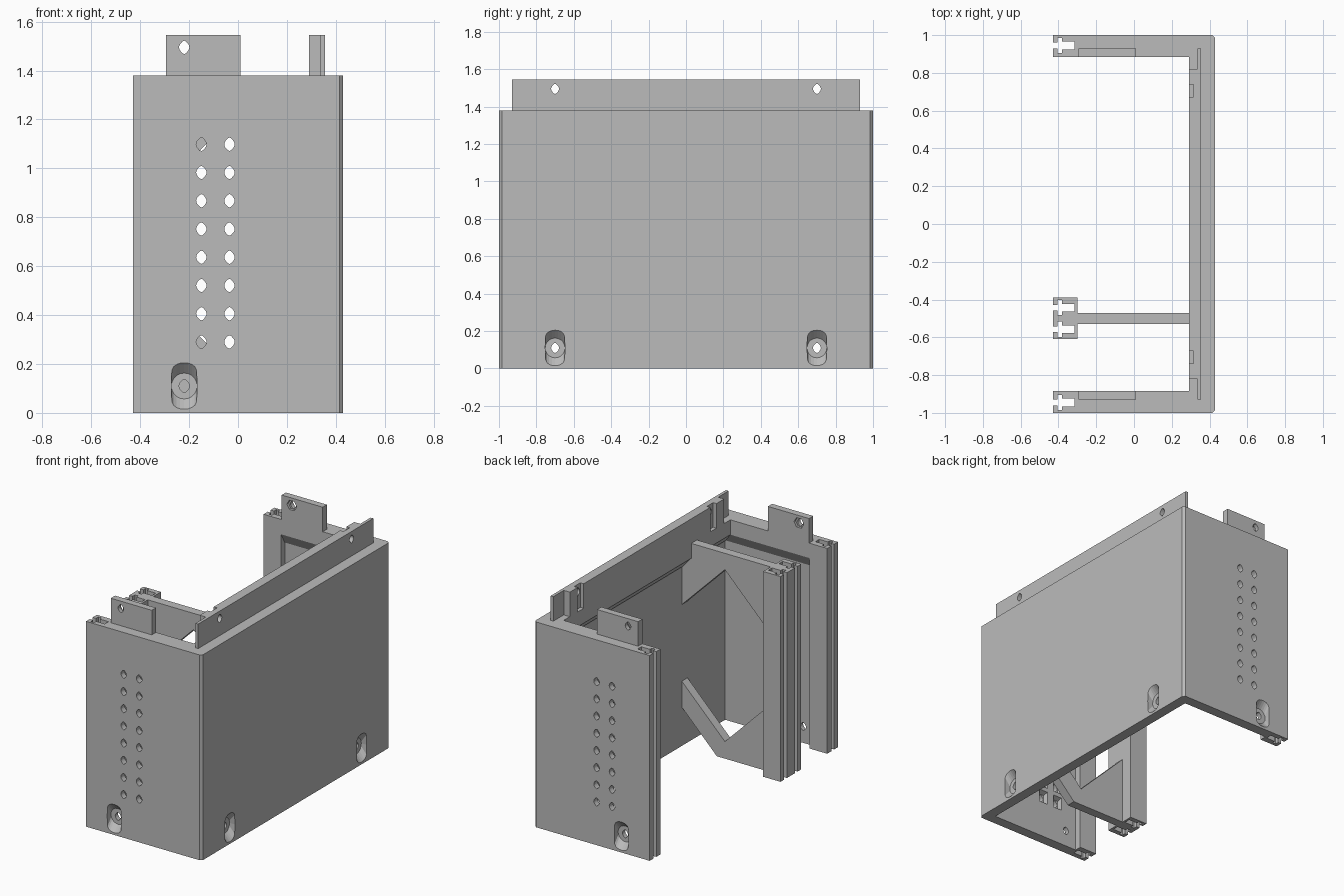
import bpy, bmesh, math

if "Cube" in bpy.data.objects:
    bpy.data.objects.remove(bpy.data.objects["Cube"], do_unlink=True)

grey = bpy.data.materials.new("plain_grey")
grey.use_nodes = True
colour = (0.5, 0.5, 0.5, 1)
grey.diffuse_color = colour
grey.node_tree.nodes["Principled BSDF"].inputs["Base Color"].default_value = colour

H = 1.38          # wall height
TOP = 1.545       # top of the tabs


def build(name, lofts):
    """Object made of closed lofts, each a pair of matching 3D loops."""
    bm = bmesh.new()
    for a, b in lofts:
        va = [bm.verts.new(p) for p in a]
        vb = [bm.verts.new(p) for p in b]
        n = len(va)
        bm.faces.new(va[::-1])
        bm.faces.new(vb)
        for i in range(n):
            j = (i + 1) % n
            bm.faces.new((va[i], va[j], vb[j], vb[i]))
    bmesh.ops.recalc_face_normals(bm, faces=bm.faces)
    mesh = bpy.data.meshes.new(name)
    bm.to_mesh(mesh)
    bm.free()
    mesh.materials.append(grey)
    obj = bpy.data.objects.new(name, mesh)
    bpy.context.scene.collection.objects.link(obj)
    return obj


def upright(outline, z0, z1):
    return [(x, y, z0) for x, y in outline], [(x, y, z1) for x, y in outline]


def box(x0, x1, y0, y1, z0, z1):
    return upright([(x0, y0), (x1, y0), (x1, y1), (x0, y1)], z0, z1)


def cut(obj, lofts):
    cutter = build("cutter", lofts)
    cutter.hide_render = True
    mod = obj.modifiers.new("cut", 'BOOLEAN')
    mod.operation = 'DIFFERENCE'
    mod.solver = 'EXACT'
    mod.object = cutter
    bpy.context.view_layer.objects.active = obj
    bpy.ops.object.modifier_apply(modifier=mod.name)
    bpy.data.objects.remove(cutter, do_unlink=True)


# Wall frames: u along the wall, v up, d inward from the outer face
def front(u, v, d):
    return (u, -1 + d, v)


def back(u, v, d):
    return (u, 1 - d, v)


def side(u, v, d):
    return (0.43 - d, u, v)


def bore(wall, u, v, loop_a, d_a, loop_b, d_b):
    return ([wall(u + p, v + q, d_a) for p, q in loop_a],
            [wall(u + p, v + q, d_b) for p, q in loop_b])


def rect(w, h):
    return [(-w, -h), (w, -h), (w, h), (-w, h)]


# Small cutter outlines
angles = [math.tau * i / 20 for i in range(20)]
pointed = [(0.021 * math.cos(t), 0.021 * math.sin(t) * (1 + 0.3 * abs(math.sin(t)) ** 6))
           for t in angles]
disc = [(0.053 * math.cos(t), 0.053 * math.sin(t)) for t in angles]
scoop = [(0.053 * math.cos(t), math.copysign(0.1 * abs(math.sin(t)) ** 0.3, math.sin(t))
          if abs(math.sin(t)) > 0.01 else 0) for t in angles]
hexagon = [(0.036 * math.cos(k * math.pi / 3), 0.036 * math.sin(k * math.pi / 3))
           for k in range(6)]


def rail_slot(yc):
    """Cross-shaped channel running the full height."""
    half = [(-0.45, 0.015), (-0.405, 0.015), (-0.405, 0.04),
            (-0.38, 0.04), (-0.38, 0.02), (-0.315, 0.02)]
    loop = [(x, yc + w) for x, w in half] + [(x, yc - w) for x, w in reversed(half)]
    return upright(loop, -0.1, H + 0.1)


# Three-sided case with chamfered outer corners
lower = [(-0.43, -1), (0.415, -1), (0.43, -0.985)]
inner = [(0.29, 0.885), (0.29, -0.885)]
outline = (lower + [(x, -y) for x, y in reversed(lower)]
           + [(-0.43, 0.885)] + inner + [(-0.43, -0.885)])
case = build("case_walls", [upright(outline, 0, H)])

# Interior recess with a sloping upper ledge
cut(case, [box(-0.3, 0.36, -0.93, 0.93, -0.1, 1.21)])
cut(case, [(box(-0.3, 0.36, -0.93, 0.93, 1.2, 1.21)[0],
            box(-0.3, 0.29, -0.885, 0.885, 1.2, 1.28)[1])])

# Rails, vent holes and screw scoops
cut(case, [rail_slot(0.945), rail_slot(-0.945)])
vents = [(w, u, 0.29 + 0.1155 * k) for w in (front, back)
         for u in (-0.15, -0.035) for k in range(8)]
cut(case, [bore(w, u, v, rect(0.035, 0.048), 0.08, rect(0.026, 0.03), 0.04)
           for w, u, v in vents])
cut(case, [bore(w, u, v, pointed, -0.05, pointed, 0.1) for w, u, v in vents])
screws = [(front, -0.22), (back, -0.22), (side, -0.7), (side, 0.7)]
cut(case, [bore(w, u, 0.11, scoop, -0.005, disc, 0.04) for w, u in screws])
cut(case, [bore(w, u, 0.11, pointed, -0.05, pointed, 0.16) for w, u in screws])

# Joining tabs on the front and back walls
for name, wall, s in (("front_tab", front, -1), ("back_tab", back, 1)):
    y0, y1 = sorted((0.885 * s, 0.93 * s))
    tab = build(name, [box(-0.295, 0.01, y0, y1, H, TOP)])
    cut(tab, [bore(wall, -0.22, 1.495, hexagon, 0.13, hexagon, 0.098)])
    cut(tab, [bore(wall, -0.22, 1.495, pointed, 0, pointed, 0.2)])

# Long joining tab with thin ends, nut slots and screw holes
edge = [(0.355, -0.93), (0.355, 0.93), (0.335, 0.93), (0.335, 0.82), (0.29, 0.82),
        (0.29, -0.82), (0.335, -0.82), (0.335, -0.93)]
side_tab = build("side_tab", [upright(edge, H, TOP)])
cut(side_tab, [box(0.25, 0.315, y - 0.033, y + 0.033, H - 0.05, TOP + 0.1)
               for y in (-0.705, 0.705)])
cut(side_tab, [bore(side, y, 1.495, pointed, 0, pointed, 0.2) for y in (-0.7, 0.7)])

# Divider panel with a diamond opening and a cut lower corner
profile = [(-0.3, H), (0.29, H), (0.29, 1.28), (0.36, 1.21), (0.36, 0.95), (0.04, 1.27),
           (-0.3, 0.93), (-0.3, 0.455), (0.04, 0.115), (0.36, 0.435), (0.36, 0.26),
           (0.1, 0), (-0.31, 0), (-0.31, H)]
build("divider_panel", [([(x, -0.53, z) for x, z in profile],
                         [(x, -0.47, z) for x, z in profile])])

# Divider post with two rail slots
post = build("divider_post", [box(-0.43, -0.3, -0.61, -0.39, 0, H)])
cut(post, [rail_slot(-0.443), rail_slot(-0.557)])
